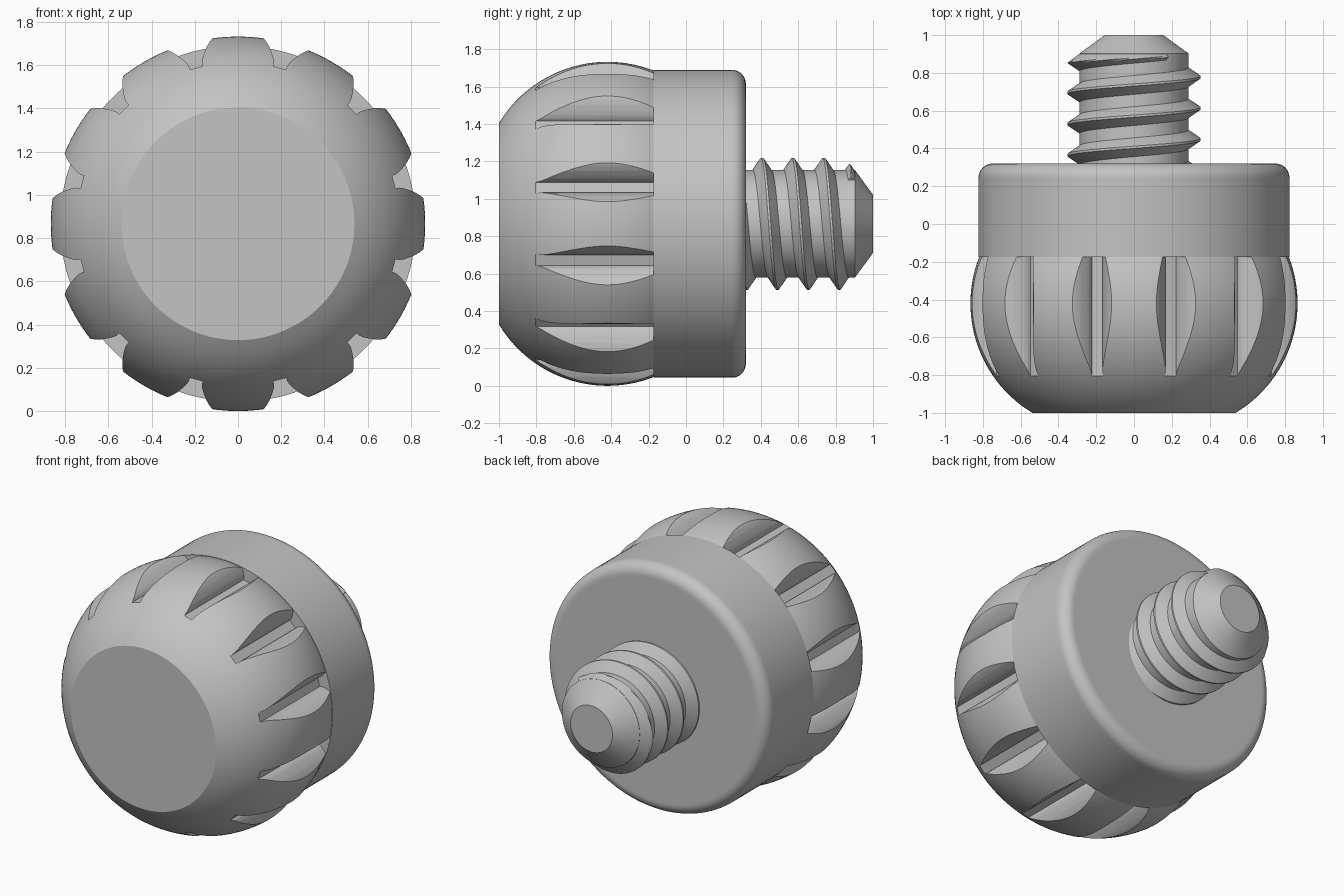
import bpy, bmesh
from math import pi, sin, cos, sqrt, radians
from mathutils import Matrix, Vector

cube = bpy.data.objects.get("Cube")
if cube:
    bpy.data.objects.remove(cube)

R_MAX = 0.866          # widest radius of the grip, also the axis height
SEGMENTS = 120

grey = bpy.data.materials.new("plain grey")
grey.use_nodes = True
grey.diffuse_color = (0.55, 0.55, 0.55, 1)
grey.node_tree.nodes["Principled BSDF"].inputs["Base Color"].default_value = grey.diffuse_color


def make_object(name, bm):
    bmesh.ops.recalc_face_normals(bm, faces=bm.faces[:])
    mesh = bpy.data.meshes.new(name)
    bm.to_mesh(mesh)
    bm.free()
    mesh.materials.append(grey)
    obj = bpy.data.objects.new(name, mesh)
    obj.location.z = R_MAX
    bpy.context.collection.objects.link(obj)
    return obj


def lathe(name, profile):
    """Turn (radius, y) points around the y axis and cap both ends."""
    bm = bmesh.new()
    rings = []
    for r, y in profile:
        rings.append([bm.verts.new((r * sin(2 * pi * i / SEGMENTS), y, r * cos(2 * pi * i / SEGMENTS)))
                      for i in range(SEGMENTS)])
    for a, b in zip(rings, rings[1:]):
        for i in range(SEGMENTS):
            j = (i + 1) % SEGMENTS
            bm.faces.new((a[i], a[j], b[j], b[i]))
    bm.faces.new(rings[0])
    bm.faces.new(rings[-1])
    return make_object(name, bm)


def smooth(obj, angle=25):
    bpy.ops.object.select_all(action='DESELECT')
    obj.select_set(True)
    bpy.context.view_layer.objects.active = obj
    bpy.ops.object.shade_smooth_by_angle(angle=radians(angle))


# Rounded grip with a flat front
ARC = 0.677
ys = [-1 + 0.85 * i / 30 for i in range(31)]
grip = lathe("grip", [(R_MAX - ARC + sqrt(ARC ** 2 - (y + 0.42) ** 2), y) for y in ys])

# Twelve flared grooves cut into the grip
half = [(0.030, 0.746), (0.032, 0.765), (0.040, 0.783), (0.053, 0.803),
        (0.070, 0.826), (0.090, 0.846), (0.110, 0.861), (0.150, 0.885)]
outline = half + [(-x, z) for x, z in reversed(half)]
bm = bmesh.new()
for k in range(12):
    turn = Matrix.Rotation(radians(15 + 30 * k), 3, 'Y')
    face = bm.faces.new([bm.verts.new(turn @ Vector((x, -0.81, z))) for x, z in outline])
    side = bmesh.ops.extrude_face_region(bm, geom=[face])["geom"]
    moved = [v for v in side if isinstance(v, bmesh.types.BMVert)]
    bmesh.ops.translate(bm, verts=moved, vec=(0, 0.8, 0))
cutter = make_object("groove_cutter", bm)
cutter.hide_render = True
cut = grip.modifiers.new("grooves", 'BOOLEAN')
cut.operation = 'DIFFERENCE'
cut.solver = 'EXACT'
cut.object = cutter
bpy.context.view_layer.update()
carved = bpy.data.meshes.new_from_object(grip.evaluated_get(bpy.context.evaluated_depsgraph_get()))
grip.modifiers.clear()
grip.data = carved
bpy.data.objects.remove(cutter)
smooth(grip)

# Collar with a rounded rear edge
FILLET = 0.075
fillet = [(0.823 - FILLET + FILLET * cos(t), 0.32 - FILLET + FILLET * sin(t))
          for t in [pi / 2 * i / 10 for i in range(11)]]
collar = lathe("collar", [(0.823, -0.175), (0.823, 0.235)] + fillet + [(0.735, 0.32)])
smooth(collar)

# Threaded stud: core with a chamfered tip
CORE, CREST, PITCH = 0.288, 0.353, 0.165
TIP, SLOPE = 0.155, 1.37
stud = lathe("stud_core", [(CORE, 0.25), (CORE, 1 - (CORE - TIP) / SLOPE), (TIP, 1)])
smooth(stud)

# Helical thread, trimmed by the tip chamfer
section = [(-0.05, 0.26)]
section += [(-0.05 + 0.044 * i / 6, CORE + (CREST - CORE) * i / 6) for i in range(7)]
section += [(-d, r) for d, r in reversed(section)]
bm = bmesh.new()
rows = []
STEPS = 480
for i in range(STEPS + 1):
    a = -1.6 * pi + 8.3 * pi * i / STEPS
    row = []
    for d, r in section:
        y = 0.365 + PITCH * a / (2 * pi) + d
        r = min(r, TIP + SLOPE * (1 - y) - 0.003)
        row.append(bm.verts.new((-r * cos(a), y, r * sin(a))))
    rows.append(row)
n = len(section)
for p, q in zip(rows, rows[1:]):
    for j in range(n):
        k = (j + 1) % n
        bm.faces.new((p[j], p[k], q[k], q[j]))
bm.faces.new(rows[0])
bm.faces.new(rows[-1])
thread = make_object("stud_thread", bm)
smooth(thread)
